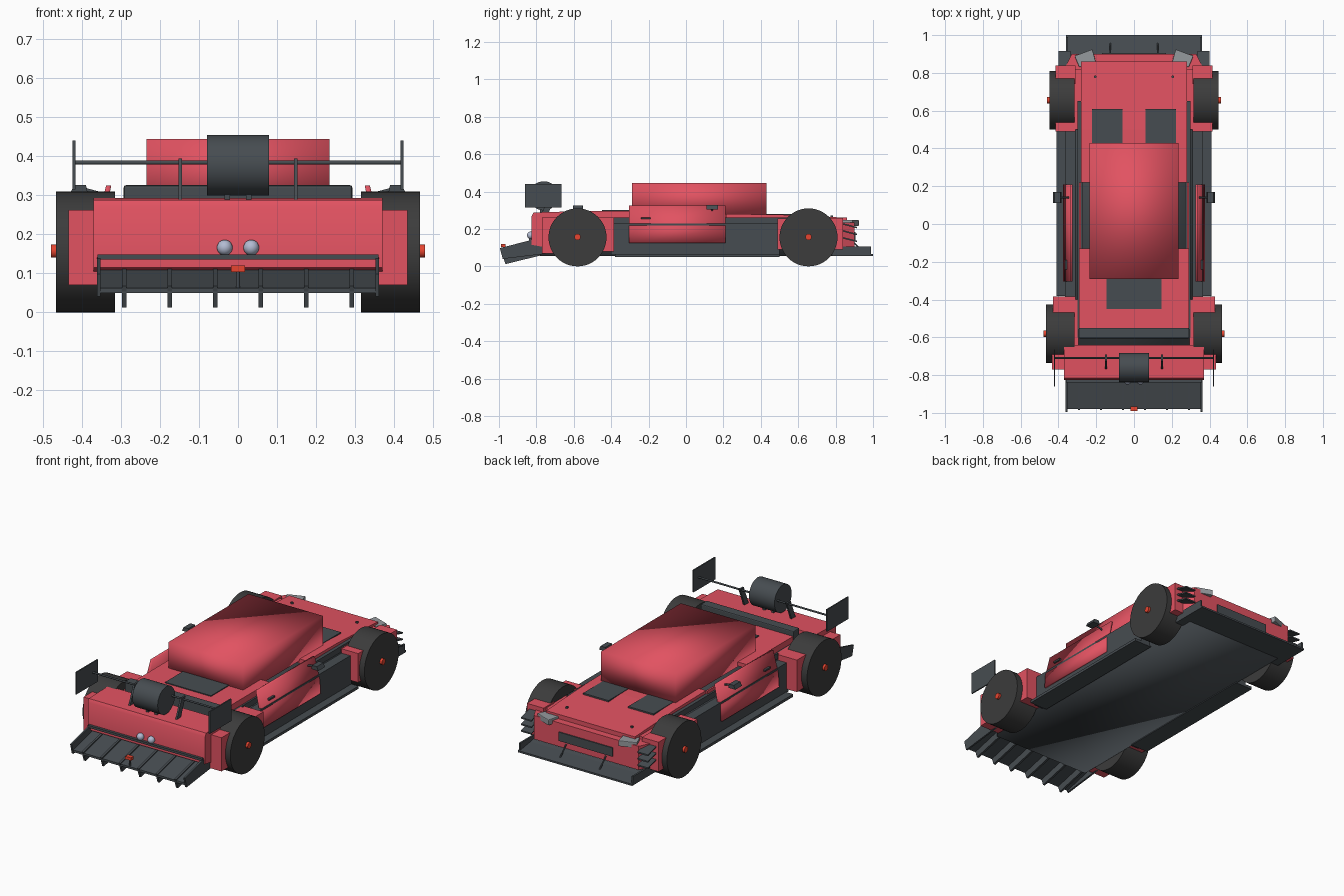
import bpy, bmesh, math
from mathutils import Vector, Matrix

if "Cube" in bpy.data.objects:
    bpy.data.objects.remove(bpy.data.objects["Cube"])


def material(name, rgb):
    m = bpy.data.materials.new(name)
    m.diffuse_color = (*rgb, 1)
    m.use_nodes = True
    m.node_tree.nodes["Principled BSDF"].inputs["Base Color"].default_value = m.diffuse_color
    return m


RED = material("red_paint", (0.76, 0.085, 0.12))
DARK = material("dark_trim", (0.062, 0.073, 0.082))
RUBBER = material("rubber", (0.045, 0.045, 0.045))
LIGHT = material("red_lens", (0.8, 0.06, 0.03))
STEEL = material("pale_steel", (0.45, 0.5, 0.65))
GLASS = material("lamp_glass", (0.3, 0.32, 0.34))


def finish(name, bm, mat, mirror=False, bevel=0, smooth=None):
    bmesh.ops.recalc_face_normals(bm, faces=bm.faces[:])
    me = bpy.data.meshes.new(name)
    bm.to_mesh(me)
    bm.free()
    me.materials.append(mat)
    ob = bpy.data.objects.new(name, me)
    bpy.context.collection.objects.link(ob)
    if bevel:
        mod = ob.modifiers.new("bevel", 'BEVEL')
        mod.width, mod.segments = bevel, 2
    if mirror:
        ob.modifiers.new("mirror", 'MIRROR').use_axis[0] = True
    if smooth:
        bpy.ops.object.select_all(action='DESELECT')
        ob.select_set(True)
        bpy.context.view_layer.objects.active = ob
        if smooth == 'all':
            bpy.ops.object.shade_smooth()
        else:
            bpy.ops.object.shade_smooth_by_angle(angle=math.radians(smooth))
    return ob


def box(name, x, y, z, mat, **kw):
    """Box between the (low, high) pairs of each axis."""
    return prism(name, [(y[0], z[0]), (y[1], z[0]), (y[1], z[1]), (y[0], z[1])], x, mat, **kw)


def prism(name, outline, x, mat, **kw):
    """Side (y, z) outline extruded across the width."""
    bm = bmesh.new()
    a = [bm.verts.new((x[0], *p)) for p in outline]
    b = [bm.verts.new((x[1], *p)) for p in outline]
    bm.faces.new(a)
    bm.faces.new(b[::-1])
    n = len(a)
    for i in range(n):
        bm.faces.new((a[i], a[(i + 1) % n], b[(i + 1) % n], b[i]))
    return finish(name, bm, mat, **kw)


def section(name, outline, y, mat, **kw):
    """Front (x, z) outline extruded along the length."""
    bm = bmesh.new()
    f = bm.faces.new([bm.verts.new((px, y[0], pz)) for px, pz in outline])
    new = bmesh.ops.extrude_face_region(bm, geom=[f])["geom"]
    bmesh.ops.translate(bm, vec=(0, y[1] - y[0], 0),
                        verts=[v for v in new if isinstance(v, bmesh.types.BMVert)])
    return finish(name, bm, mat, **kw)


def plan(name, outline, z, mat, **kw):
    """Top (x, y) outline extruded upwards."""
    bm = bmesh.new()
    f = bm.faces.new([bm.verts.new((px, py, z[0])) for px, py in outline])
    new = bmesh.ops.extrude_face_region(bm, geom=[f])["geom"]
    bmesh.ops.translate(bm, vec=(0, 0, z[1] - z[0]),
                        verts=[v for v in new if isinstance(v, bmesh.types.BMVert)])
    return finish(name, bm, mat, **kw)


def rod(name, p, q, r, mat, sides=12, **kw):
    """Cylinder from p to q."""
    p, q = Vector(p), Vector(q)
    rot = (q - p).to_track_quat('Z', 'Y').to_matrix().to_4x4()
    bm = bmesh.new()
    bmesh.ops.create_cone(bm, cap_ends=True, segments=sides, radius1=r, radius2=r,
                          depth=(q - p).length, matrix=Matrix.Translation((p + q) / 2) @ rot)
    return finish(name, bm, mat, smooth=40, **kw)


# Chassis tub, side sills and skirts
box("chassis", (-0.31, 0.31), (-0.78, 0.84), (0.055, 0.23), DARK, smooth='all')
box("sill", (0.30, 0.365), (-0.40, 0.50), (0.06, 0.23), DARK, mirror=True)
box("side_skirt", (0.30, 0.41), (-0.38, 0.50), (0.05, 0.065), DARK, mirror=True)
box("inner_rail", (0.27, 0.30), (-0.60, 0.65), (0.22, 0.262), DARK, mirror=True)

# Cabin
box("cabin", (-0.235, 0.235), (-0.29, 0.43), (0.27, 0.445), RED, smooth='all')

# Leaning doors, handles and mirrors
section("door", [(0.36, 0.125), (0.375, 0.125), (0.37, 0.20), (0.338, 0.325), (0.325, 0.325), (0.35, 0.20)],
        (-0.305, 0.21), RED, mirror=True, smooth='all')
box("door_handle", (0.35, 0.366), (-0.24, -0.19), (0.253, 0.262), DARK, mirror=True)
section("door_mirror", [(0.385, 0.305), (0.43, 0.305), (0.42, 0.327), (0.39, 0.327)],
        (0.11, 0.17), DARK, mirror=True)
rod("mirror_arm", (0.34, 0.14, 0.30), (0.395, 0.14, 0.315), 0.005, DARK, mirror=True)

# Front deck with two intakes and pins
prism("front_deck", [(0.22, 0.255), (0.22, 0.28), (0.50, 0.277), (0.86, 0.26), (0.86, 0.235), (0.50, 0.255)],
      (-0.28, 0.28), RED)
box("deck_intake", (0.062, 0.222), (0.43, 0.61), (0.262, 0.28), DARK, mirror=True)
rod("deck_pin", (0.205, 0.78, 0.25), (0.205, 0.78, 0.272), 0.007, DARK, mirror=True)

# Rear deck with grille and lip
box("rear_deck", (-0.29, 0.29), (-0.55, -0.13), (0.275, 0.297), RED)
box("deck_side", (0.28, 0.29), (-0.55, 0.22), (0.23, 0.28), RED, mirror=True)
box("engine_grille", (-0.145, 0.145), (-0.45, -0.28), (0.29, 0.302), DARK)
box("rear_lip", (-0.293, 0.293), (-0.605, -0.55), (0.225, 0.326), DARK, bevel=0.006)

# Nose, grille and lamps
plan("nose", [(-0.35, 0.73), (0.35, 0.73), (0.36, 0.84), (0.33, 0.90), (-0.33, 0.90), (-0.36, 0.84)],
     (0.10, 0.235), RED)
box("nose_grille", (-0.17, 0.17), (0.88, 0.906), (0.135, 0.185), DARK)
plan("headlamp", [(0.20, 0.85), (0.29, 0.83), (0.315, 0.89), (0.22, 0.925)],
     (0.215, 0.248), GLASS, mirror=True, bevel=0.004)

# Stacked dive planes at the nose corners
for i in range(3):
    z = 0.135 + i * 0.037
    prism("dive_plane_%d" % (i + 1), [(0.83, z + 0.016), (0.83, z + 0.024), (0.915, z + 0.002), (0.915, z - 0.006)],
          (0.335, 0.40), DARK, mirror=True)

# Front splitter and its stays
prism("splitter", [(0.78, 0.055), (1.0, 0.055), (1.0, 0.065), (0.90, 0.08), (0.78, 0.11)],
      (-0.36, 0.36), DARK)
box("splitter_end", (0.35, 0.36), (0.80, 0.99), (0.055, 0.105), DARK, mirror=True)
rod("splitter_stay", (0.125, 0.96, 0.065), (0.125, 0.90, 0.125), 0.004, DARK, mirror=True)

# Wheel fenders: blocks ahead of and behind each wheel, plus inner walls
for name, ys, x1, z in (("front_fender_rear", (0.49, 0.56), 0.415, (0.09, 0.255)),
                        ("front_fender_nose", (0.74, 0.84), 0.415, (0.09, 0.258)),
                        ("rear_fender_nose", (-0.48, -0.385), 0.43, (0.08, 0.262)),
                        ("rear_fender_tail", (-0.77, -0.67), 0.435, (0.07, 0.262))):
    box(name, (0.31, x1), ys, z, RED, mirror=True)
box("front_inner_fender", (0.28, 0.32), (0.50, 0.82), (0.10, 0.25), RED, mirror=True)
box("rear_inner_fender", (0.295, 0.32), (-0.74, -0.40), (0.10, 0.262), RED, mirror=True)

# Wheels with hub nuts
for name, y, x0, x1 in (("front", 0.655, 0.315, 0.447), ("rear", -0.58, 0.315, 0.466)):
    rod(name + "_wheel", (x0, y, 0.155), (x1, y, 0.155), 0.155, RUBBER, sides=48, mirror=True)
    rod(name + "_hub", (x1 - 0.01, y, 0.157), (x1 + 0.013, y, 0.157), 0.017, LIGHT, sides=16, mirror=True)

# Tail body, bumper bar and exhaust tips
prism("tail", [(-0.64, 0.20), (-0.64, 0.293), (-0.815, 0.288), (-0.825, 0.27), (-0.825, 0.115), (-0.74, 0.10)],
      (-0.37, 0.37), RED, smooth=30)
box("bumper_bar", (-0.36, 0.36), (-0.84, -0.815), (0.135, 0.148), DARK)
bm = bmesh.new()
bmesh.ops.create_uvsphere(bm, u_segments=20, v_segments=12, radius=0.02,
                          matrix=Matrix.Translation((0.034, -0.83, 0.166)) @ Matrix.Diagonal((1, 1, 1, 1)))
finish("exhaust_tip", bm, STEEL, mirror=True, smooth='all')

# Sloping diffuser with fins and rear lamp
prism("diffuser", [(-0.72, 0.115), (-0.72, 0.127), (-0.98, 0.062), (-0.98, 0.05)], (-0.36, 0.36), DARK)
for i in range(6):
    x = (i - 2.5) * 0.1165
    prism("diffuser_fin_%d" % (i + 1), [(-0.73, 0.07), (-0.73, 0.13), (-0.985, 0.068), (-0.965, 0.012)],
          (x - 0.006, x + 0.006), DARK)
prism("diffuser_end", [(-0.73, 0.07), (-0.75, 0.14), (-0.83, 0.14), (-0.995, 0.098), (-0.98, 0.04)],
      (0.352, 0.362), DARK, mirror=True)
box("rear_lamp", (-0.018, 0.018), (-0.99, -0.965), (0.103, 0.12), LIGHT)
rod("lamp_stay", (0, -0.97, 0.05), (0, -0.975, 0.108), 0.005, DARK)

# Wing crossbar, end plates, struts and centre pod
rod("wing_crossbar", (-0.42, -0.71, 0.384), (0.42, -0.71, 0.384), 0.005, DARK)
box("wing_end_plate", (0.417, 0.424), (-0.86, -0.665), (0.315, 0.441), DARK, mirror=True)
prism("wing_strut", [(-0.77, 0.285), (-0.735, 0.285), (-0.69, 0.395), (-0.725, 0.395)],
      (0.143, 0.153), DARK, mirror=True)
rod("wing_pod", (-0.08, -0.76, 0.377), (0.08, -0.76, 0.377), 0.078, DARK, sides=32)
prism("pod_mount", [(-0.78, 0.28), (-0.74, 0.28), (-0.74, 0.33), (-0.78, 0.33)], (0.02, 0.035), DARK, mirror=True)
